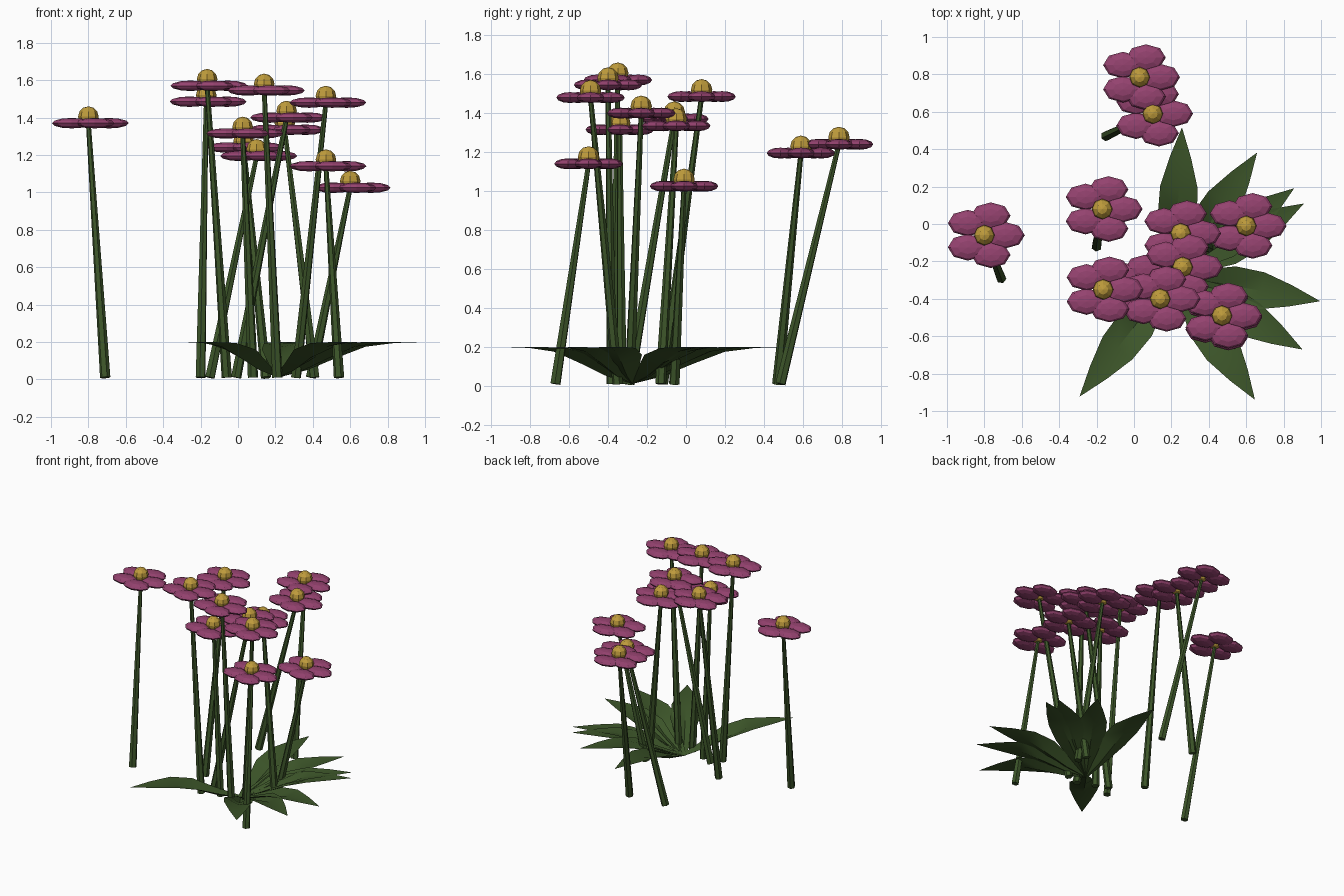
import bpy, bmesh, math
from mathutils import Vector, Matrix

old = bpy.data.objects.get("Cube")
if old:
    bpy.data.objects.remove(old, do_unlink=True)


def material(name, rgb):
    m = bpy.data.materials.new(name)
    m.use_nodes = True
    m.diffuse_color = (*rgb, 1)
    m.node_tree.nodes["Principled BSDF"].inputs["Base Color"].default_value = (*rgb, 1)
    return m


PINK = material("petal pink", (0.30, 0.055, 0.16))
YELLOW = material("centre yellow", (0.52, 0.33, 0.045))
GREEN = material("leaf green", (0.045, 0.09, 0.022))


def finish(bm, name, mat, smooth=False):
    mesh = bpy.data.meshes.new(name)
    bm.to_mesh(mesh)
    bm.free()
    mesh.materials.append(mat)
    for p in mesh.polygons:
        p.use_smooth = smooth
    obj = bpy.data.objects.new(name, mesh)
    bpy.context.collection.objects.link(obj)
    return obj


def ball(bm, centre, size, segments, rings):
    mat = Matrix.Translation(centre) @ Matrix.Diagonal((*size, 1))
    bmesh.ops.create_uvsphere(bm, u_segments=segments, v_segments=rings,
                              radius=1, matrix=mat)


# Tapered six-sided stem from the ground to the flower head
def stem(name, base, top):
    bm = bmesh.new()
    base, top = Vector(base), Vector(top)
    axis = top - base
    turn = axis.to_track_quat('Z', 'Y').to_matrix().to_4x4()
    bmesh.ops.create_cone(bm, cap_ends=True, segments=6, radius1=0.028,
                          radius2=0.013, depth=axis.length,
                          matrix=Matrix.Translation((base + top) / 2) @ turn)
    finish(bm, name, GREEN)


# Flower head: five flattened petals around a round centre
def flower(name, top):
    top = Vector(top)
    bm = bmesh.new()
    for i in range(5):
        a = math.tau * i / 5
        offset = Vector((math.cos(a), math.sin(a), 0)) * 0.11
        ball(bm, top + offset, (0.106, 0.071, 0.028), 8, 6)
    finish(bm, name + "_petals", PINK)
    bm = bmesh.new()
    ball(bm, top + Vector((0, 0, 0.035)), (0.055, 0.055, 0.055), 8, 6)
    finish(bm, name + "_centre", YELLOW)


# Arching leaf with a folded midrib: (distance, half width, height, edge lift)
LEAF = [(0, 0.02, 0.01, 0.01), (0.2, 0.06, 0.05, 0.035), (0.4, 0.105, 0.115, 0.045),
        (0.6, 0.10, 0.175, 0.02), (0.8, 0.057, 0.195, 0.005), (1, 0.001, 0.2, 0)]


def leaf(name, centre, degrees, length):
    bm = bmesh.new()
    a = math.radians(degrees)
    out = Vector((math.cos(a), math.sin(a), 0))
    side = Vector((-out.y, out.x, 0))
    rows = []
    for t, w, z, lift in LEAF:
        mid = Vector(centre) + out * t * length
        rows.append([bm.verts.new(mid + side * s * w + Vector((0, 0, z + abs(s) * lift)))
                     for s in (-1, 0, 1)])
    for r, q in zip(rows, rows[1:]):
        for i in (0, 1):
            bm.faces.new((r[i], q[i], q[i + 1], r[i + 1]))
    obj = finish(bm, name, GREEN)
    bpy.ops.object.select_all(action='DESELECT')
    obj.select_set(True)
    bpy.context.view_layer.objects.active = obj
    bpy.ops.object.shade_smooth_by_angle(angle=math.radians(25))


# Each flower: ground point (x, y), head point (x, y, z)
FLOWERS = [
    ((-0.71, -0.29), (-0.80, -0.06, 1.37)),
    ((-0.20, -0.12), (-0.17, 0.08, 1.485)),
    ((-0.06, -0.37), (-0.165, -0.35, 1.57)),
    ((0.21, -0.38), (0.14, -0.40, 1.545)),
    ((0.31, -0.35), (0.47, -0.49, 1.48)),
    ((0.54, -0.67), (0.47, -0.50, 1.14)),
    ((-0.01, -0.29), (0.26, -0.23, 1.40)),
    ((0.41, -0.13), (0.25, -0.05, 1.335)),
    ((0.39, -0.06), (0.60, -0.01, 1.025)),
    ((-0.15, 0.47), (0.10, 0.59, 1.195)),
    ((0.15, 0.485), (0.03, 0.785, 1.24)),
    ((0.08, -0.33), (0.025, -0.34, 1.315)),
]
for n, (ground, head) in enumerate(FLOWERS, 1):
    stem(f"stem_{n}", (*ground, 0.01), head)
    flower(f"flower_{n}", head)

# Rosette of leaves at the foot
for n, angle in enumerate((87, 56, 36, 29, -10, -30, -57, -128), 1):
    leaf(f"leaf_{n}", (0.215, -0.275, 0), angle, 0.82 if angle < -100 else 0.79)
